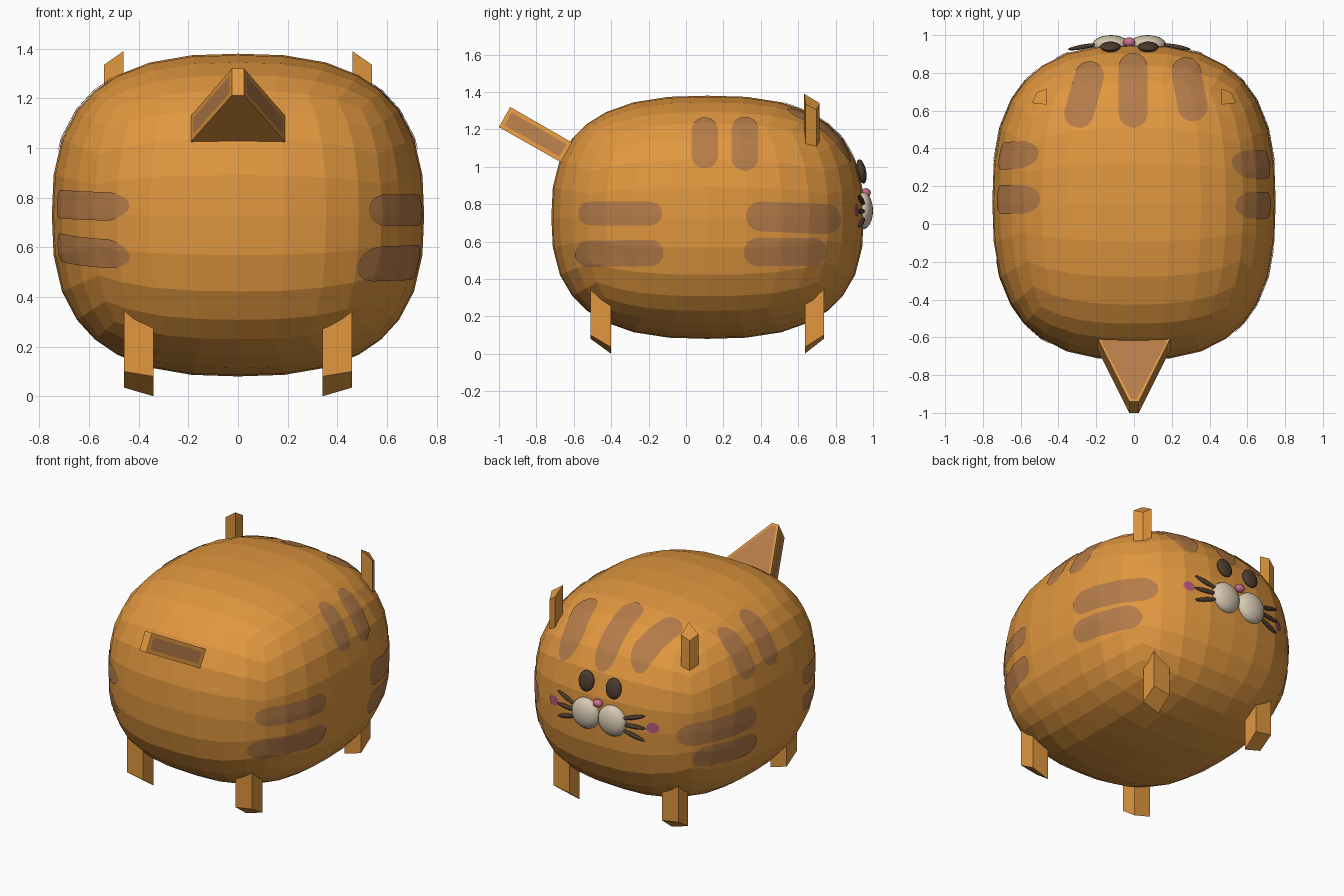
import bpy, bmesh, math
from mathutils import Vector
from mathutils.bvhtree import BVHTree

if "Cube" in bpy.data.objects:
    bpy.data.objects.remove(bpy.data.objects["Cube"])


def material(name, rgb):
    m = bpy.data.materials.new(name)
    m.diffuse_color = (*rgb, 1)
    m.use_nodes = True
    m.node_tree.nodes["Principled BSDF"].inputs["Base Color"].default_value = m.diffuse_color
    return m


ORANGE = material("orange fur", (0.75, 0.31, 0.05))
STRIPE = material("brown stripe", (0.46, 0.20, 0.066))
DARK = material("dark brown", (0.072, 0.045, 0.028))
CREAM = material("cream", (0.68, 0.58, 0.44))
PINK = material("nose pink", (0.58, 0.156, 0.262))
BLUSH = material("cheek blush", (0.43, 0.09, 0.205))


def make(name, bm, *mats):
    bmesh.ops.recalc_face_normals(bm, faces=bm.faces)
    me = bpy.data.meshes.new(name)
    bm.to_mesh(me)
    for m in mats:
        me.materials.append(m)
    ob = bpy.data.objects.new(name, me)
    bpy.context.collection.objects.link(ob)
    return ob


# Body: gridded cube pushed out to a superellipsoid
HALF, MID, P = Vector((0.75, 0.835, 0.65)), Vector((0, 0.115, 0.73)), 2.65
bm = bmesh.new()
bmesh.ops.create_cube(bm, size=2)
bmesh.ops.subdivide_edges(bm, edges=bm.edges[:], cuts=7, use_grid_fill=True)
for v in bm.verts:
    n = sum(abs(c) ** P for c in v.co) ** (1 / P)
    v.co = MID + HALF * (v.co / n)
bmesh.ops.recalc_face_normals(bm, faces=bm.faces)
TREE = BVHTree.FromBMesh(bm)
make("body", bm, ORANGE)


def patch(name, mat, axis, side, a, b, r, lift=0.005, rows=28, cols=10):
    """Capsule-shaped plate from a to b, projected on the body along an axis."""
    a, b = Vector(a), Vector(b)
    d = (b - a).normalized()
    w = Vector((-d.y, d.x))
    length = (b - a).length + 2 * r
    bm = bmesh.new()
    grid = []
    for i in range(rows + 1):
        t = length * (1 - math.cos(math.pi * i / rows)) / 2
        e = max(0, r - min(t, length - t))
        half = math.sqrt(max(0, r * r - e * e))
        line = []
        for j in range(cols + 1):
            q = a + d * (t - r) + w * half * (2 * j / cols - 1)
            co = [q.x, q.y]
            co.insert(axis, 2 * side)
            ray = Vector((0, 0, 0))
            ray[axis] = -side
            hit, normal, _, _ = TREE.ray_cast(Vector(co), ray)
            line.append(bm.verts.new(hit + normal * lift))
        grid.append(line)
    for i in range(rows):
        for j in range(cols):
            bm.faces.new((grid[i][j], grid[i + 1][j], grid[i + 1][j + 1], grid[i][j + 1]))
    bmesh.ops.remove_doubles(bm, verts=bm.verts, dist=1e-5)
    ob = make(name, bm, mat)
    # face the plate outwards
    if sum(p.normal[axis] * p.area for p in ob.data.polygons) * side < 0:
        ob.data.flip_normals()


# Flank stripes, as (y, z) ends and radius
RIGHT = [((-0.51, 0.75), (-0.19, 0.75), 0.063), ((-0.52, 0.535), (-0.19, 0.54), 0.07),
         ((0.40, 0.735), (0.745, 0.72), 0.08), ((0.385, 0.545), (0.675, 0.545), 0.075),
         ((0.10, 1.19), (0.10, 1.06), 0.07), ((0.315, 1.19), (0.315, 1.05), 0.073)]
LEFT = [((-0.575, 0.765), (-0.24, 0.775), 0.057), ((-0.565, 0.575), (-0.24, 0.60), 0.058),
        ((0.40, 0.735), (0.745, 0.72), 0.075), ((0.385, 0.55), (0.675, 0.56), 0.072),
        ((0.13, 1.21), (0.13, 1.06), 0.077), ((0.365, 1.19), (0.36, 1.05), 0.073)]
for side, label, specs in ((1, "right", RIGHT), (-1, "left", LEFT)):
    for a, b, r in specs:
        patch(label + "_flank_stripe", STRIPE, 0, side, a, b, r)

# Forehead stripes, as (x, y) ends
for a, b, r in [((-0.235, 0.78), (-0.29, 0.585), 0.077), ((-0.005, 0.825), (-0.005, 0.585), 0.076),
                ((0.275, 0.80), (0.31, 0.62), 0.078)]:
    patch("forehead_stripe", STRIPE, 2, 1, a, b, r)

# Cheeks
for x in (-0.38, 0.33):
    patch("cheek", BLUSH, 1, 1, (x - 0.004, 0.765), (x + 0.004, 0.765), 0.032, rows=16)


def prism(name, corners, sx):
    """Upright prism from (x, y, z bottom, z top) corners."""
    bm = bmesh.new()
    lo = [bm.verts.new((sx * x, y, z)) for x, y, z, _ in corners]
    hi = [bm.verts.new((sx * x, y, z)) for x, y, _, z in corners]
    bm.faces.new(lo)
    bm.faces.new(hi)
    for i in range(len(corners)):
        k = (i + 1) % len(corners)
        bm.faces.new((lo[i], lo[k], hi[k], hi[i]))
    make(name, bm, ORANGE)


# Legs with slanted soles, and ears with slanted tips
for sx, label in ((1, "right"), (-1, "left")):
    for name, y_in, y_out in (("tail_end_leg", -0.40, -0.51), ("face_end_leg", 0.635, 0.737)):
        prism(f"{label}_{name}", [(0.34, y_in, 0, 0.4), (0.46, y_in, 0.035, 0.4),
                                  (0.46, y_out, 0.10, 0.4), (0.34, y_out, 0.08, 0.4)], sx)
    prism(label + "_ear", [(0.462, 0.632, 1.1, 1.39), (0.54, 0.64, 1.05, 1.335),
                           (0.515, 0.697, 1.05, 1.305), (0.464, 0.715, 1.05, 1.34)], sx)

# Tail: tapered slab with striped top and sides
bm = bmesh.new()
ends = []
for w, top, low in ((0.19, (-0.61, 1.13), (-0.67, 1.025)), (0.025, (-0.94, 1.32), (-1.0, 1.212))):
    ends.append([bm.verts.new((x, y, z)) for x, (y, z) in
                 ((-w, top), (w, top), (w, low), (-w, low))])
a, b = ends
bm.faces.new(a)
bm.faces.new(b)
sides = [bm.faces.new((a[i], a[(i + 1) % 4], b[(i + 1) % 4], b[i])) for i in range(4)]
bmesh.ops.recalc_face_normals(bm, faces=bm.faces)
bmesh.ops.inset_individual(bm, faces=[sides[0]], thickness=0.018)
bmesh.ops.inset_individual(bm, faces=[sides[1], sides[3]], thickness=0.032)
for i in (0, 1, 3):
    sides[i].material_index = 1
make("tail", bm, ORANGE, STRIPE)


def blob(name, mat, at, size, rot=(0, 0, 0), seg=24):
    bpy.ops.mesh.primitive_uv_sphere_add(segments=seg, ring_count=seg // 2, radius=1,
                                         location=at, rotation=rot)
    ob = bpy.context.object
    ob.name = name
    ob.scale = size
    ob.data.materials.append(mat)
    bpy.ops.object.shade_smooth()


# Face: eyes, muzzle, whiskers and nose
CX = -0.025
for s in (-1, 1):
    blob("eye", DARK, (CX + s * 0.1, 0.938, 0.975), (0.055, 0.025, 0.066), (0.2, 0, 0))
    blob("muzzle", CREAM, (CX + s * 0.097, 0.945, 0.765), (0.1, 0.055, 0.1))
    for k in (-1, 0, 1):
        blob("whisker", DARK, (CX + s * 0.245, 0.938, 0.762 + k * 0.06), (0.082, 0.013, 0.014),
             (0, -s * k * 0.3, -s * 0.17), 12)
blob("nose", PINK, (CX, 0.962, 0.86), (0.032, 0.026, 0.026), seg=16)
